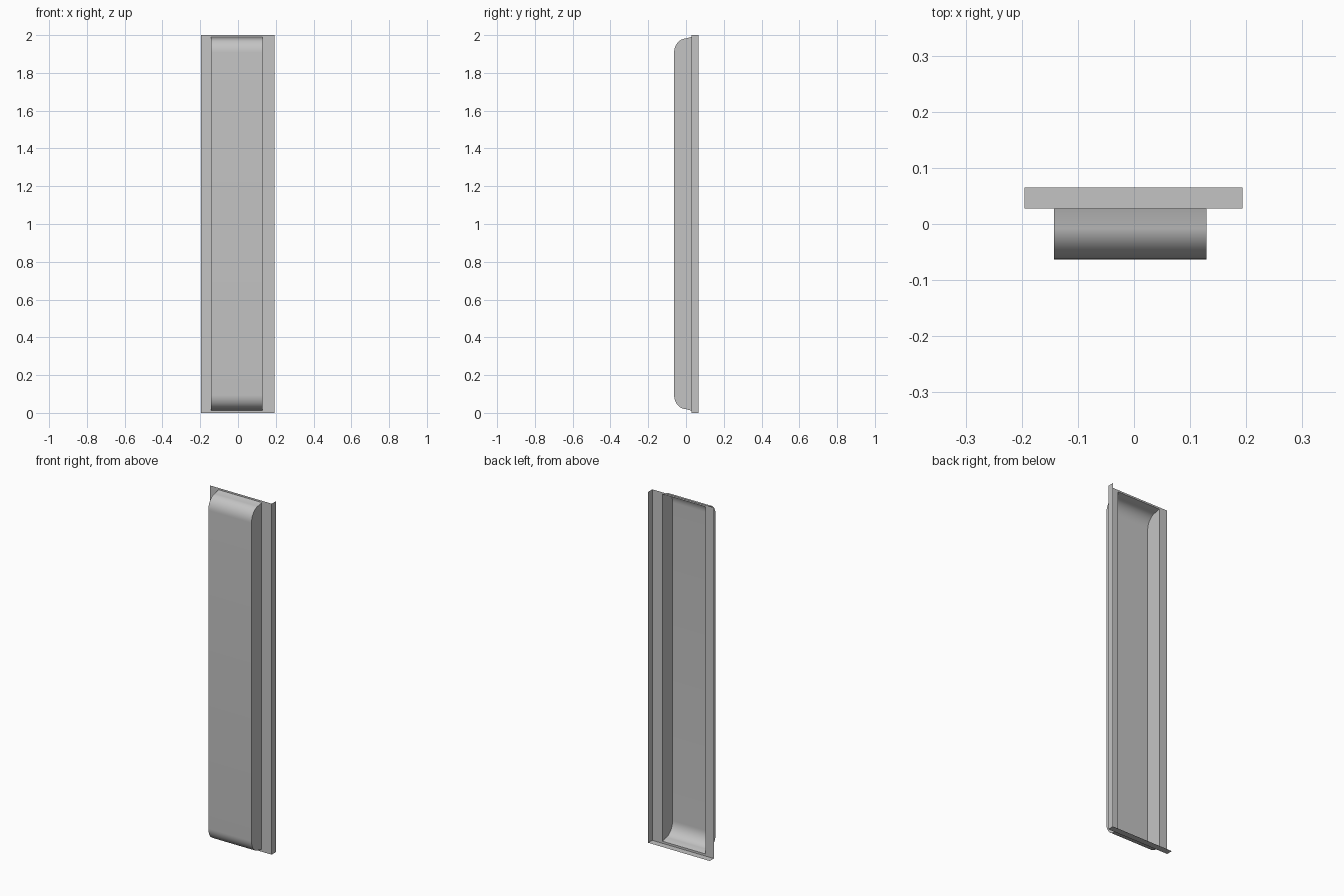
import bpy
import bmesh
import math

cube = bpy.data.objects.get("Cube")
if cube:
    bpy.data.objects.remove(cube, do_unlink=True)

# Single grey sheet-metal colour
grey = bpy.data.materials.new("sheet_grey")
grey.use_nodes = True
COLOUR = (0.55, 0.55, 0.55, 1.0)
grey.diffuse_color = COLOUR
bsdf = grey.node_tree.nodes["Principled BSDF"]
bsdf.inputs["Base Color"].default_value = COLOUR
bsdf.inputs["Roughness"].default_value = 0.6

X0, X1 = -0.195, 0.193            # panel width
Z0, Z1 = 0.0, 2.0                 # panel height
TX0, TX1 = -0.143, 0.129          # raised tray width
TZ0, TZ1 = 0.012, 1.99            # raised tray height
Y_FRONT, Y_PANEL, Y_BACK = -0.063, 0.028, 0.065


def make_object(name, verts, faces, smooth=False):
    bm = bmesh.new()
    vs = [bm.verts.new(v) for v in verts]
    for f in faces:
        bm.faces.new([vs[i] for i in f])
    mesh = bpy.data.meshes.new(name)
    bm.to_mesh(mesh)
    bm.free()
    mesh.materials.append(grey)
    ob = bpy.data.objects.new(name, mesh)
    bpy.context.collection.objects.link(ob)
    if smooth:
        bpy.ops.object.select_all(action='DESELECT')
        ob.select_set(True)
        bpy.context.view_layer.objects.active = ob
        bpy.ops.object.shade_smooth_by_angle(angle=math.radians(30))
    return ob


def rectangle(x0, x1, z0, z1):
    return [(x, Y_PANEL, z) for x, z in ((x0, z0), (x1, z0), (x1, z1), (x0, z1))]


# Flat panel with an opening behind the tray
make_object("panel_frame",
            rectangle(X0, X1, Z0, Z1) + rectangle(TX0, TX1, TZ0, TZ1),
            [(i, (i + 1) % 4, (i + 1) % 4 + 4, i + 4) for i in range(4)])

# Folded lips on the left side and the bottom
make_object("side_lip",
            [(X1, Y_PANEL, Z0), (X1, Y_BACK, Z0), (X1, Y_BACK, Z1), (X1, Y_PANEL, Z1)],
            [(0, 1, 2, 3)])
make_object("bottom_lip",
            [(X0, Y_PANEL, Z0), (X0, Y_BACK, Z0), (X1, Y_BACK, Z0), (X1, Y_PANEL, Z0)],
            [(0, 1, 2, 3)])

# Hollow tray: rounded ends, flat front, straight sides, open at the back
STEPS = 12
end = [(Y_PANEL, 0.0)]            # (y, distance in from the tray end)
for i in range(STEPS + 1):
    a = math.radians(90 * i / STEPS)
    end.append((-0.063 * math.sin(a), 0.008 + 0.075 * (1 - math.cos(a))))
profile = [(y, TZ0 + d) for y, d in end] + [(y, TZ1 - d) for y, d in reversed(end)]
n = len(profile)
verts = [(x, y, z) for x in (TX0, TX1) for y, z in profile]
faces = [(i, i + n, i + n + 1, i + 1) for i in range(n - 1)]
faces += [tuple(range(n)), tuple(reversed(range(n, 2 * n)))]
make_object("raised_tray", verts, faces, smooth=True)
